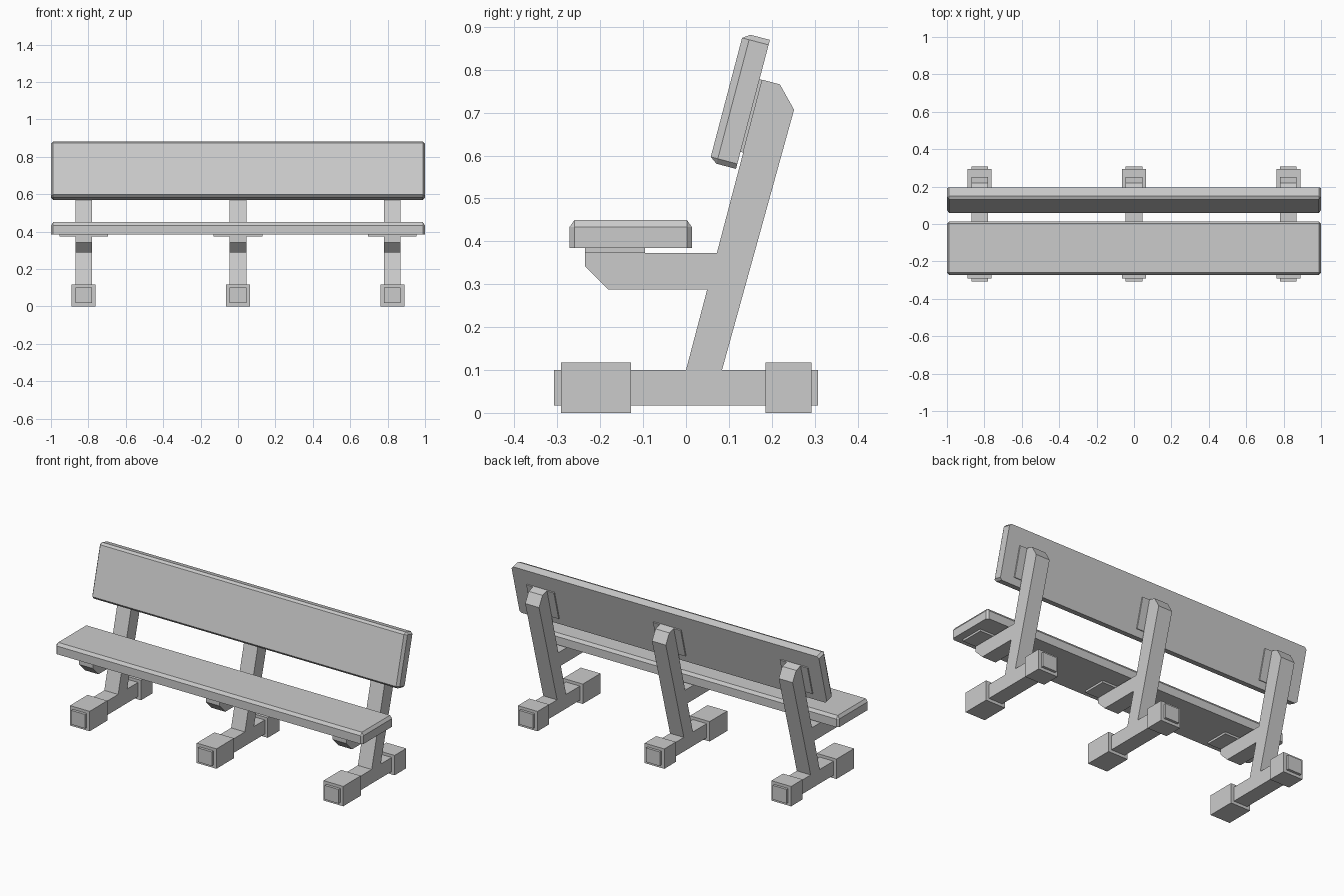
import bpy, bmesh, math
from mathutils import Matrix, Vector

if "Cube" in bpy.data.objects:
    bpy.data.objects.remove(bpy.data.objects["Cube"])

TILT = math.atan(0.263)
UP = Vector((0, math.sin(TILT), math.cos(TILT)))        # along the backrest
FRONT = Vector((0, -math.cos(TILT), math.sin(TILT)))    # out of the backrest front
LEAN = Matrix((Vector((1, 0, 0)), UP, FRONT)).transposed().to_4x4()


def finish(name, bm, matrix=Matrix()):
    bmesh.ops.recalc_face_normals(bm, faces=bm.faces)
    mesh = bpy.data.meshes.new(name)
    bm.to_mesh(mesh)
    bm.free()
    mesh.transform(matrix)
    obj = bpy.data.objects.new(name, mesh)
    bpy.context.collection.objects.link(obj)
    return obj


def box(name, lo, hi, matrix=Matrix()):
    lo, hi = Vector(lo), Vector(hi)
    bm = bmesh.new()
    bmesh.ops.create_cube(bm, size=1)
    for v in bm.verts:
        v.co = (lo + hi) / 2 + v.co * (hi - lo)
    return finish(name, bm, matrix)


def extrude_x(name, profile, x, width):
    bm = bmesh.new()
    face = bm.faces.new([bm.verts.new((x - width / 2, y, z)) for y, z in profile])
    ext = bmesh.ops.extrude_face_region(bm, geom=[face])
    verts = [g for g in ext["geom"] if isinstance(g, bmesh.types.BMVert)]
    bmesh.ops.translate(bm, verts=verts, vec=(width, 0, 0))
    return finish(name, bm)


def plank(name, y0, y1, z0, z1, matrix=Matrix(), c=0.012, drop=0.017):
    """Board with chamfered corners and a chamfered top rim, flat underneath."""
    corners = [(-1, y0, 1, 1), (1, y0, -1, 1), (1, y1, -1, -1), (-1, y1, 1, -1)]
    bm = bmesh.new()
    low, mid, top = [], [], []
    for i, (x, y, sx, sy) in enumerate(corners):
        pair = [(x, y + sy * c), (x + sx * c, y)]
        if i % 2:
            pair.reverse()
        for px, py in pair:
            low.append(bm.verts.new((px, py, z0)))
            mid.append(bm.verts.new((px, py, z1 - drop)))
        top.append(bm.verts.new((x + sx * c, y + sy * c, z1)))
    bm.faces.new(low)
    bm.faces.new(top)
    for i in range(8):
        j = (i + 1) % 8
        bm.faces.new((low[i], low[j], mid[j], mid[i]))
    for i in range(4):
        j = (i + 1) % 4
        bm.faces.new((mid[2 * i], mid[2 * i + 1], top[i]))
        bm.faces.new((mid[2 * i + 1], mid[2 * j], top[j], top[i]))
    return finish(name, bm, matrix)


# Seat and leaning backrest boards
plank("seat", -0.272, 0.014, 0.385, 0.45)
plank("backrest", 0.580, 0.891, 0.032, 0.096, LEAN)

# Upright with seat arm, one side profile
frame = [(0, 0.10), (0.084, 0.10), (0.252, 0.707), (0.219, 0.766), (0.178, 0.777),
         (0.072, 0.373), (-0.235, 0.373), (-0.235, 0.342), (-0.182, 0.288), (0.0495, 0.288)]

# Three supports
for side, x in (("left", -0.825), ("middle", 0), ("right", 0.825)):
    extrude_x(side + "_upright", frame, x, 0.09)
    box(side + "_base_beam", (x - 0.045, -0.308, 0.017), (x + 0.045, 0.308, 0.10))
    box(side + "_front_foot", (x - 0.064, -0.292, 0), (x + 0.064, -0.128, 0.117))
    box(side + "_back_foot", (x - 0.064, 0.185, 0), (x + 0.064, 0.293, 0.117))
    # Mounting plates under the seat and behind the backrest
    box(side + "_seat_plate", (x - 0.13, -0.235, 0.373), (x + 0.13, -0.096, 0.385))
    box(side + "_back_plate", (x - 0.09, 0.621, 0.0254), (x + 0.09, 0.796, 0.032), LEAN)
